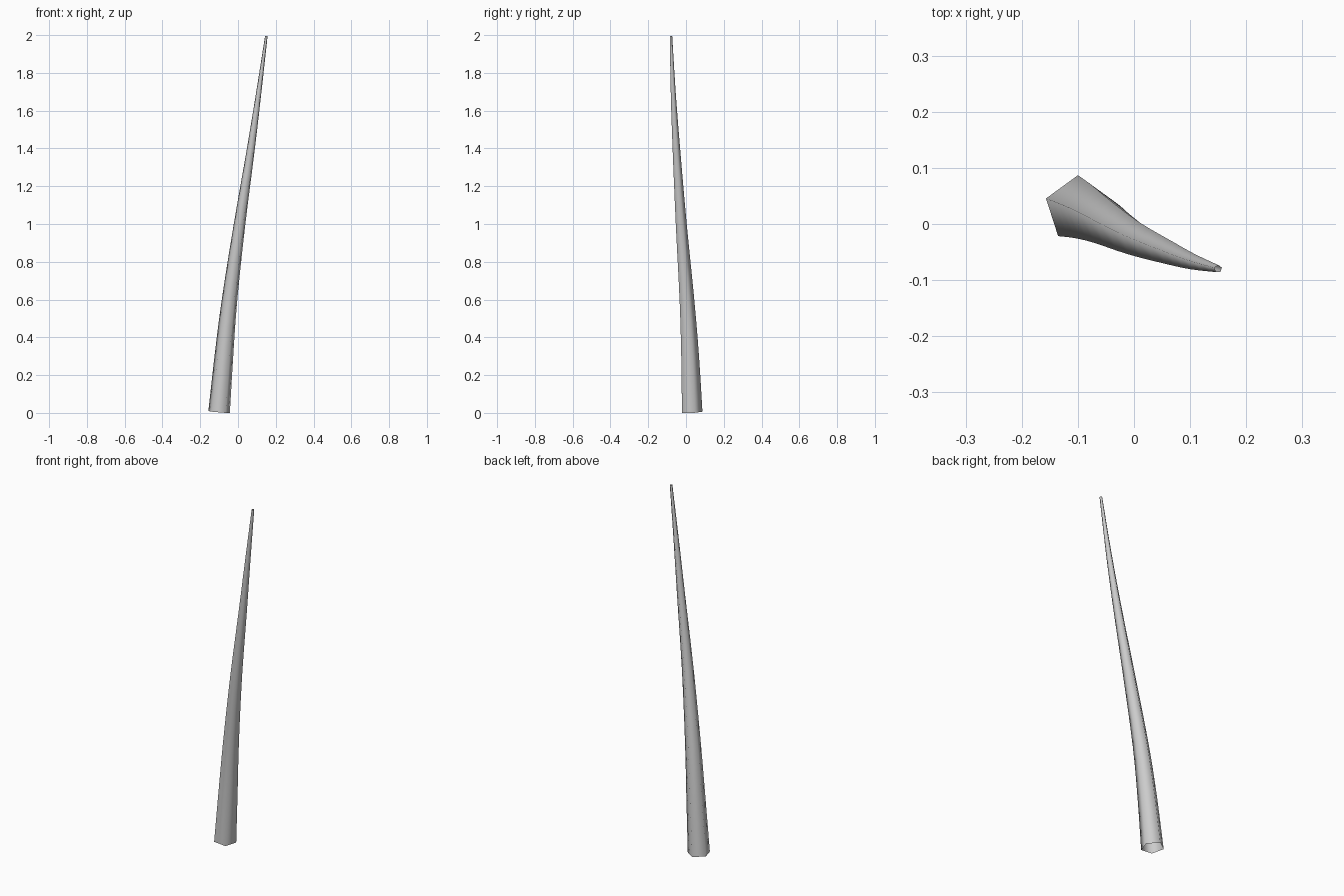
import bpy, bmesh, math
from mathutils import Vector

if "Cube" in bpy.data.objects:
    bpy.data.objects.remove(bpy.data.objects["Cube"])

# Centre line of the branch: x, y, z, radius
PATH = [
    (-0.100, 0.027, 0.008, 0.060),
    (-0.075, 0.017, 0.30, 0.052),
    (-0.045, 0.001, 0.60, 0.043),
    (0.008, -0.028, 1.00, 0.032),
    (0.068, -0.053, 1.40, 0.022),
    (0.110, -0.069, 1.70, 0.0145),
    (0.150, -0.080, 1.999, 0.007),
]
SIDES, STEPS = 5, 3


def spline(i, t):
    # Smooth interpolation between path points i and i+1
    p = [Vector(PATH[min(max(k, 0), len(PATH) - 1)]) for k in range(i - 1, i + 3)]
    return 0.5 * (2 * p[1] + (p[2] - p[0]) * t
                  + (2 * p[0] - 5 * p[1] + 4 * p[2] - p[3]) * t * t
                  + (3 * p[1] - p[0] - 3 * p[2] + p[3]) * t ** 3)


samples = [spline(i, s / STEPS) for i in range(len(PATH) - 1) for s in range(STEPS)]
samples.append(Vector(PATH[-1]))

# Tapered five-sided tube, open at both ends
bm = bmesh.new()
rings = []
for i, s in enumerate(samples):
    tangent = (samples[min(i + 1, len(samples) - 1)].xyz - samples[max(i - 1, 0)].xyz).normalized()
    turn = Vector((0, 0, 1)).rotation_difference(tangent)
    ring = []
    for k in range(SIDES):
        a = math.pi / 2 + 2 * math.pi * k / SIDES
        ring.append(bm.verts.new(s.xyz + turn @ Vector((math.cos(a), math.sin(a), 0)) * s.w))
    rings.append(ring)
for lo, hi in zip(rings, rings[1:]):
    for k in range(SIDES):
        n = (k + 1) % SIDES
        bm.faces.new((lo[k], lo[n], hi[n], hi[k])).smooth = True

# Rest the lowest corner on the ground
low = min(v.co.z for v in bm.verts)
bmesh.ops.translate(bm, verts=bm.verts, vec=(0, 0, -low))

mesh = bpy.data.meshes.new("branch")
bm.to_mesh(mesh)
bm.free()
bpy.context.collection.objects.link(bpy.data.objects.new("branch", mesh))
